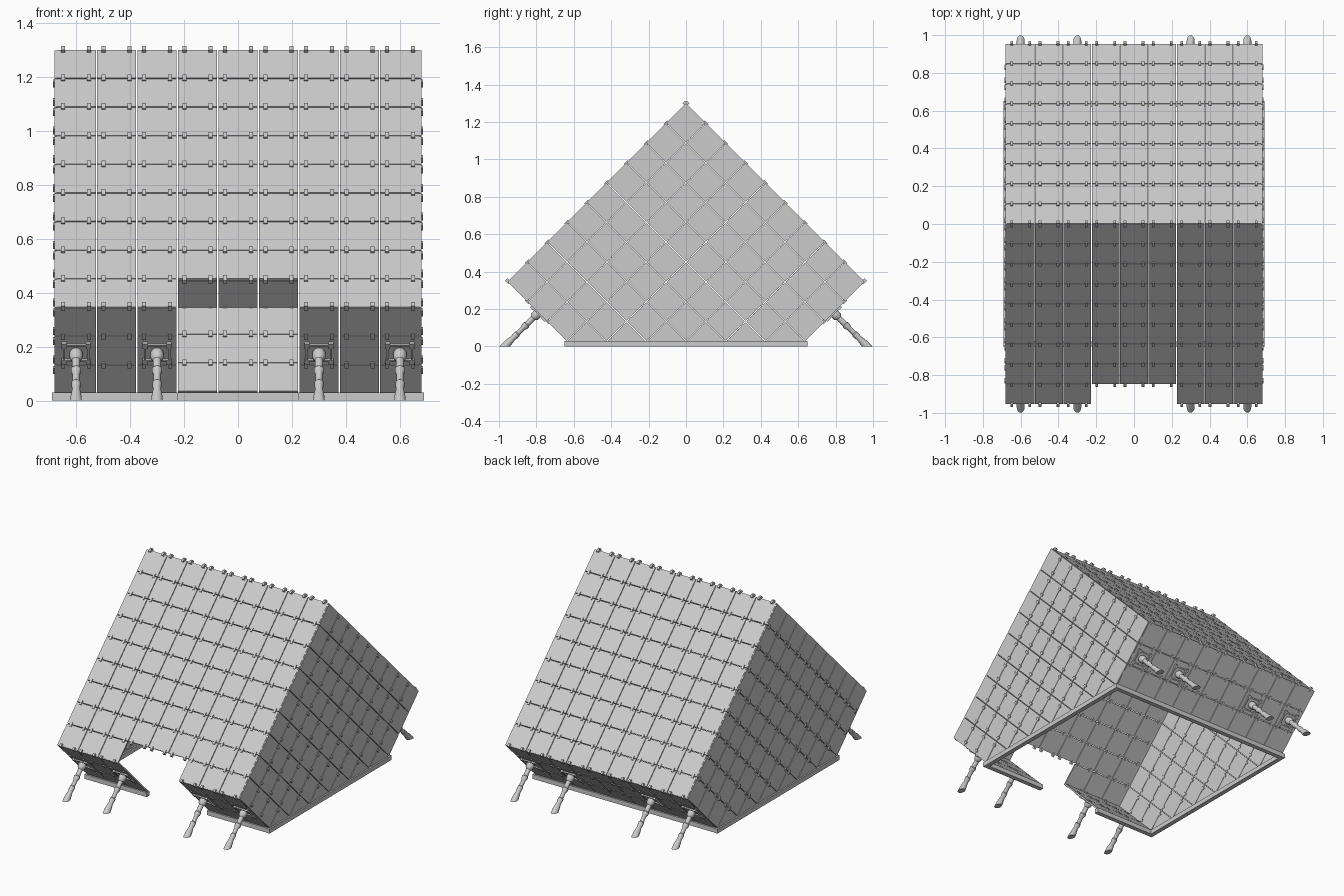
import bpy, bmesh, math
from mathutils import Vector, Matrix

if "Cube" in bpy.data.objects:
    bpy.data.objects.remove(bpy.data.objects["Cube"])

S = math.sqrt(0.5)
T = 0.15            # tile size
GAP = 0.002         # half of the seam width
X = 4.5 * T         # half width of the shell
PEAK = 1.30
EAVE_Y, EAVE_Z = 9 * T * S, PEAK - 9 * T * S
DOOR = (3, 4, 5)    # tile columns left open at the front


def block(bm, o, axes, a, b, c):
    """Box spanning ranges a, b, c along the three axes from origin o."""
    u, v, n = axes
    vs = [bm.verts.new(o + u * p + v * q + n * r) for r in c for q in b for p in a]
    for f in ((0, 1, 3, 2), (4, 6, 7, 5), (0, 4, 5, 1), (2, 3, 7, 6), (0, 2, 6, 4), (1, 5, 7, 3)):
        bm.faces.new([vs[i] for i in f])


def tile(bm, o, axes, i, j):
    block(bm, o, axes, (i * T + GAP, (i + 1) * T - GAP),
          (j * T + GAP, (j + 1) * T - GAP), (-0.010, 0))


def clip(bm, o, axes, a, b):
    block(bm, o, axes, (a - 0.007, a + 0.007), (b - 0.014, b + 0.014), (-0.014, 0.006))


def cut_bottom(bm, z):
    bmesh.ops.bisect_plane(bm, geom=bm.verts[:] + bm.edges[:] + bm.faces[:],
                           plane_co=(0, 0, z), plane_no=(0, 0, 1), clear_inner=True)
    bmesh.ops.holes_fill(bm, edges=[e for e in bm.edges if e.is_boundary], sides=0)


def finish(bm, name, smooth=False):
    bmesh.ops.recalc_face_normals(bm, faces=bm.faces[:])
    me = bpy.data.meshes.new(name)
    bm.to_mesh(me)
    bm.free()
    ob = bpy.data.objects.new(name, me)
    bpy.context.collection.objects.link(ob)
    if smooth:
        bpy.context.view_layer.objects.active = ob
        ob.select_set(True)
        bpy.ops.object.shade_smooth_by_angle(angle=math.radians(35))
        ob.select_set(False)
    return ob


EX = Vector((1, 0, 0))


def sloped(name, o, v, n, rows, hole):
    """Tiled rectangular panel with clips on its horizontal seams."""
    axes = (EX, v, n)
    tiles, clips = bmesh.new(), bmesh.new()
    for i in range(9):
        for j in range(rows):
            if not hole(i, j):
                tile(tiles, o, axes, i, j)
        for j in range(rows):
            if hole(i, j) and (j == 0 or hole(i, j - 1)):
                continue
            for d in (-0.048, 0.048):
                clip(clips, o, axes, (i + 0.5) * T + d, j * T)
    finish(tiles, name + "_tiles")
    finish(clips, name + "_clips")


# roof slopes and inward-leaning lower walls, front (-1) and back (1)
for s, side in ((-1, "front"), (1, "back")):
    sloped(side + "_roof", Vector((-X, 0, PEAK)), Vector((0, s * S, -S)), Vector((0, s * S, S)),
           9, lambda i, j: s < 0 and j == 8 and i in DOOR)
    sloped(side + "_lower_wall", Vector((-X, s * EAVE_Y, EAVE_Z)), Vector((0, -s * S, -S)),
           Vector((0, s * S, -S)), 3, lambda i, j: s < 0 and i in DOOR)

# gable walls: diagonal tile grid trimmed at the floor
for s, side in ((-1, "left"), (1, "right")):
    o = Vector((s * (X + 0.005), 0, PEAK))
    axes = (Vector((0, -S, -S)), Vector((0, S, -S)), Vector((s, 0, 0)))
    tiles, clips = bmesh.new(), bmesh.new()
    for i in range(9):
        for j in range(9):
            if PEAK - (i + j) * T * S > 0.04:
                tile(tiles, o, axes, i, j)
            for d in (-0.048, 0.048):
                a = (i + 0.5) * T + d
                if j > 0 and PEAK - (a + j * T) * S > 0.05:
                    clip(clips, o, axes, a, j * T)
    cut_bottom(tiles, 0.028)
    finish(tiles, side + "_gable_tiles")
    finish(clips, side + "_gable_clips")

# base rim, open at the doorway
bm = bmesh.new()
world = (EX, Vector((0, 1, 0)), Vector((0, 0, 1)))
zero = Vector()
for s in (-1, 1):
    xs = (0.66, 0.69) if s > 0 else (-0.69, -0.66)
    block(bm, zero, world, xs, (-0.65, 0.65), (0, 0.03))
    xs = (1.5 * T, 0.66) if s > 0 else (-0.66, -1.5 * T)
    block(bm, zero, world, xs, (-0.65, -0.62), (0, 0.03))
block(bm, zero, world, (-0.66, 0.66), (0.62, 0.65), (0, 0.03))
finish(bm, "base_rim")

# legs: turned profile (radius, distance from wall), cut flat on the ground
PROFILE = [(0, -0.005), (0.020, -0.005), (0.025, 0.008), (0.024, 0.03), (0.015, 0.042), (0.015, 0.085),
           (0.019, 0.09), (0.019, 0.105), (0.013, 0.115), (0.013, 0.155), (0.017, 0.16),
           (0.017, 0.18), (0.014, 0.19), (0.021, 0.235), (0.021, 0.285), (0, 0.285)]
SIDES = 16
for s, side in ((-1, "front"), (1, "back")):
    for k, x in enumerate((-0.6, -0.3, 0.3, 0.6)):
        n, v = Vector((0, s * S, -S)), Vector((0, -s * S, -S))
        o = Vector((x, s * (EAVE_Y - EAVE_Z + 0.18), 0.18))
        bm = bmesh.new()
        rings = []
        for r, h in PROFILE:
            if r == 0:
                rings.append([bm.verts.new(o + n * h)] * SIDES)
            else:
                rings.append([bm.verts.new(o + n * h + EX * (r * math.cos(t)) + v * (r * math.sin(t)))
                              for t in (2 * math.pi * q / SIDES for q in range(SIDES))])
        for p, q in zip(rings, rings[1:]):
            for m in range(SIDES):
                w = (m + 1) % SIDES
                bm.faces.new(list(dict.fromkeys((p[m], p[w], q[w], q[m]))))
        cut_bottom(bm, 0)
        finish(bm, f"{side}_leg_{k + 1}", smooth=True)

        # mounting bracket around the leg
        bm = bmesh.new()
        axes = (EX, v, n)
        for d in (-0.045, 0.045):
            block(bm, o, axes, (d - 0.004, d + 0.004), (-0.035, 0.05), (-0.002, 0.008))
            block(bm, o, axes, (-0.045, 0.045), (d * 0.9 - 0.004, d * 0.9 + 0.004), (-0.002, 0.008))
            for e in (-0.04, 0.045):
                block(bm, o, axes, (d - 0.009, d + 0.009), (e - 0.012, e + 0.012), (-0.002, 0.011))
        finish(bm, f"{side}_leg_bracket_{k + 1}")
